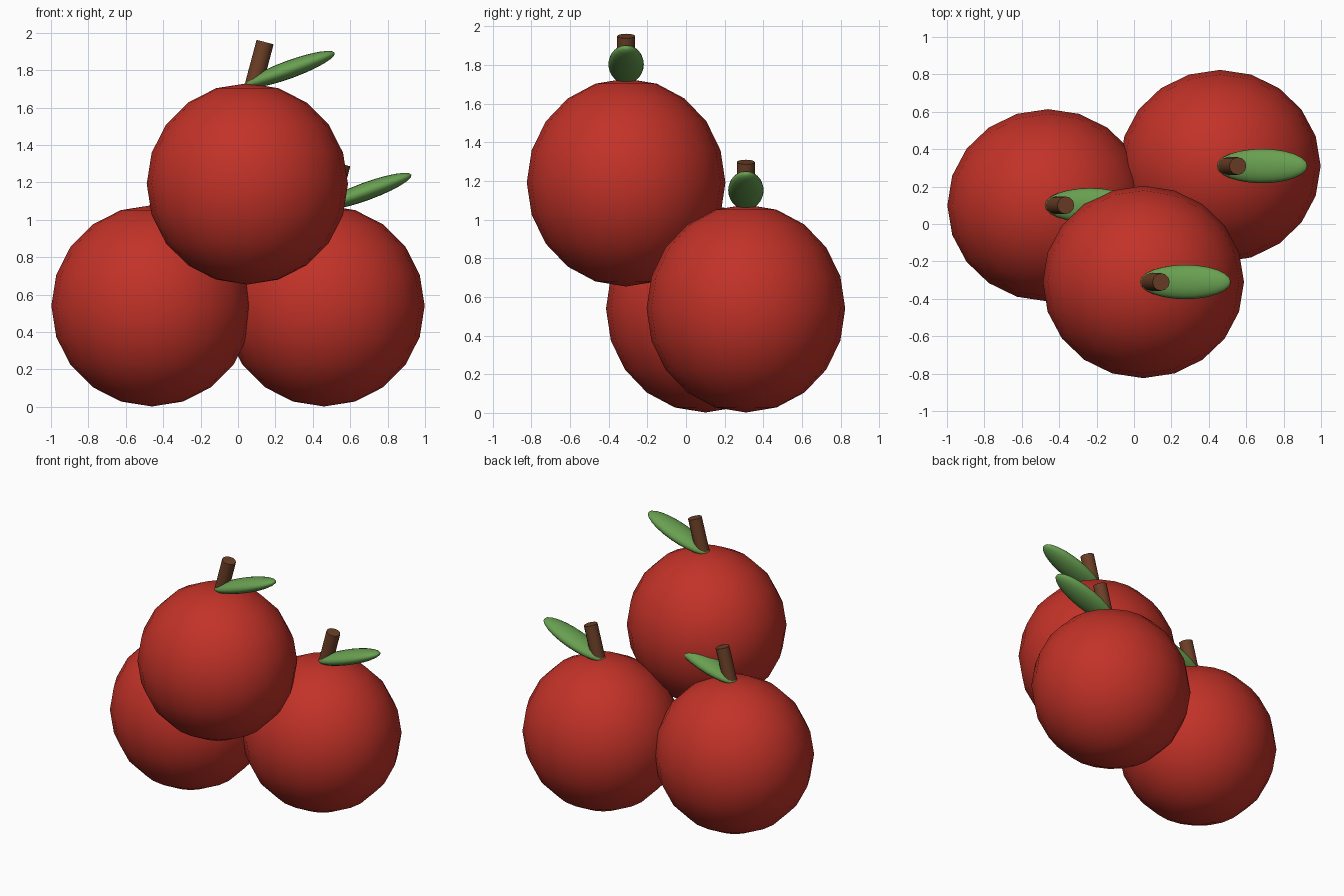
import bpy, math
from mathutils import Matrix, Vector

if "Cube" in bpy.data.objects:
    bpy.data.objects.remove(bpy.data.objects["Cube"])


def material(name, rgb):
    m = bpy.data.materials.new(name)
    m.diffuse_color = (*rgb, 1)
    m.use_nodes = True
    m.node_tree.nodes["Principled BSDF"].inputs["Base Color"].default_value = m.diffuse_color
    return m


RED = material("apple red", (0.54, 0.032, 0.021))
GREEN = material("leaf green", (0.14, 0.35, 0.082))
BROWN = material("stem brown", (0.147, 0.05, 0.02))


def finish(name, matrix, mat, angle):
    ob = bpy.context.object
    ob.name = name
    ob.data.transform(matrix)
    ob.data.materials.append(mat)
    bpy.ops.object.shade_smooth_by_angle(angle=math.radians(angle))
    return ob


def apple(prefix, centre):
    place = Matrix.Translation(Vector(centre))

    # Round fruit, slightly narrower front to back
    bpy.ops.mesh.primitive_uv_sphere_add(segments=20, ring_count=10, radius=1)
    finish(prefix + "_apple", place @ Matrix.Diagonal((0.538, 0.514, 0.538, 1)), RED, 60)

    # Leaning stem, sunk into the top of the fruit
    lean = Matrix.Rotation(math.radians(15), 4, 'Y')
    bpy.ops.mesh.primitive_cylinder_add(vertices=12, radius=0.047, depth=0.34)
    top = Vector((0.095, 0, 0.758))
    mid = top - lean @ Vector((0, 0, 0.17))
    finish(prefix + "_stem", place @ Matrix.Translation(mid) @ lean, BROWN, 40)

    # Flattened leaf rising to the right
    bpy.ops.mesh.primitive_uv_sphere_add(segments=20, ring_count=12, radius=1)
    tilt = Matrix.Rotation(math.radians(-20), 4, 'Y')
    # sphere poles turned to the leaf tips
    turn = Matrix.Rotation(math.radians(90), 4, 'Y')
    finish(prefix + "_leaf", place @ Matrix.Translation((0.225, 0, 0.612)) @ tilt
           @ Matrix.Diagonal((0.258, 0.092, 0.048, 1)) @ turn, GREEN, 60)


apple("left", (-0.46, 0.10, 0.54))
apple("right", (0.46, 0.31, 0.54))
apple("top", (0.05, -0.31, 1.192))
